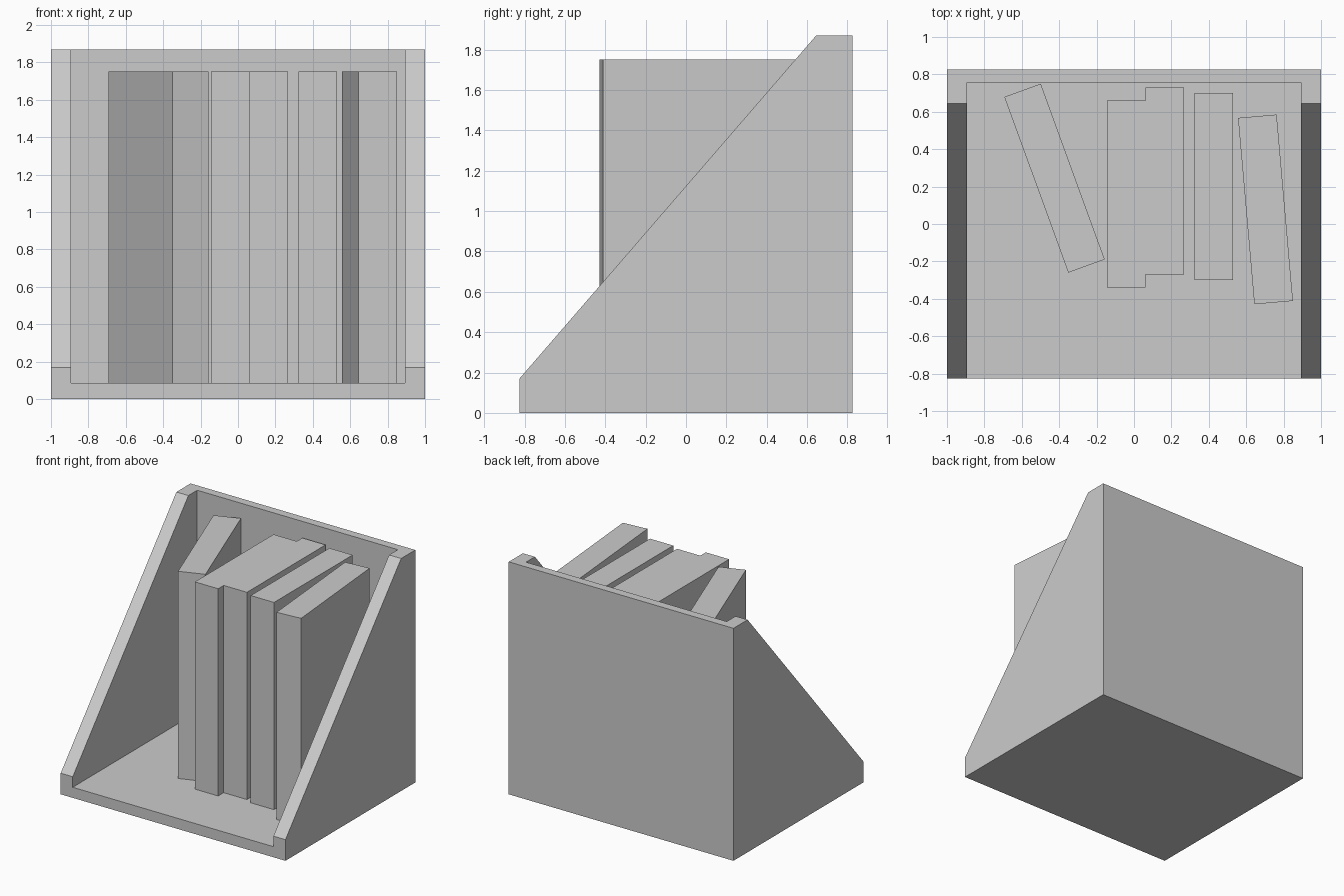
import bpy
import bmesh
from math import radians
from mathutils import Matrix

cube = bpy.data.objects.get("Cube")
if cube:
    bpy.data.objects.remove(cube, do_unlink=True)

grey = bpy.data.materials.new("light grey")
grey.use_nodes = True
grey.diffuse_color = (0.6, 0.6, 0.6, 1)
grey.node_tree.nodes["Principled BSDF"].inputs["Base Color"].default_value = (0.6, 0.6, 0.6, 1)


def add_object(name, bm):
    bmesh.ops.recalc_face_normals(bm, faces=bm.faces)
    mesh = bpy.data.meshes.new(name)
    bm.to_mesh(mesh)
    bm.free()
    mesh.materials.append(grey)
    obj = bpy.data.objects.new(name, mesh)
    bpy.context.collection.objects.link(obj)
    return obj


def add_box(name, centre, size, turn=0):
    bm = bmesh.new()
    matrix = (Matrix.Translation(centre) @ Matrix.Rotation(radians(turn), 4, "Z")
              @ Matrix.Diagonal((*size, 1)))
    bmesh.ops.create_cube(bm, size=1, matrix=matrix)
    return add_object(name, bm)


# Holder: sloped side profile extruded across the full width
profile = [(-0.825, 0), (0.825, 0), (0.825, 1.87), (0.645, 1.87), (-0.825, 0.17)]
bm = bmesh.new()
side = bm.faces.new([bm.verts.new((-1, y, z)) for y, z in profile])
extruded = bmesh.ops.extrude_face_region(bm, geom=[side])
bmesh.ops.translate(bm, vec=(2, 0, 0),
                    verts=[v for v in extruded["geom"] if isinstance(v, bmesh.types.BMVert)])
holder = add_object("book_holder", bm)

# Hollow the holder, leaving floor, back and two side walls
floor_z, back_y, wall_x = 0.085, 0.757, 0.893
cutter = add_box("holder_cutter", (0, back_y - 1.5, floor_z + 1.5), (wall_x * 2, 3, 3))
cutter.hide_render = True
cut = holder.modifiers.new("hollow", "BOOLEAN")
cut.operation = "DIFFERENCE"
cut.solver = "EXACT"
cut.object = cutter
bpy.context.view_layer.update()
hollow = bpy.data.meshes.new_from_object(
    holder.evaluated_get(bpy.context.evaluated_depsgraph_get()))
holder.modifiers.clear()
holder.data = hollow
bpy.data.objects.remove(cutter, do_unlink=True)

# Books: name, centre x, centre y, turn in degrees
book_top = 1.752
books = [
    ("leaning_left_book", -0.425, 0.245, 20),
    ("middle_left_book", -0.042, 0.16, 0),
    ("middle_right_book", 0.165, 0.23, 0),
    ("straight_right_book", 0.427, 0.2, 0),
    ("turned_right_book", 0.703, 0.078, 5),
]
for name, x, y, turn in books:
    add_box(name, (x, y, (floor_z + book_top) / 2),
            (0.207, 1, book_top - floor_z), turn)
